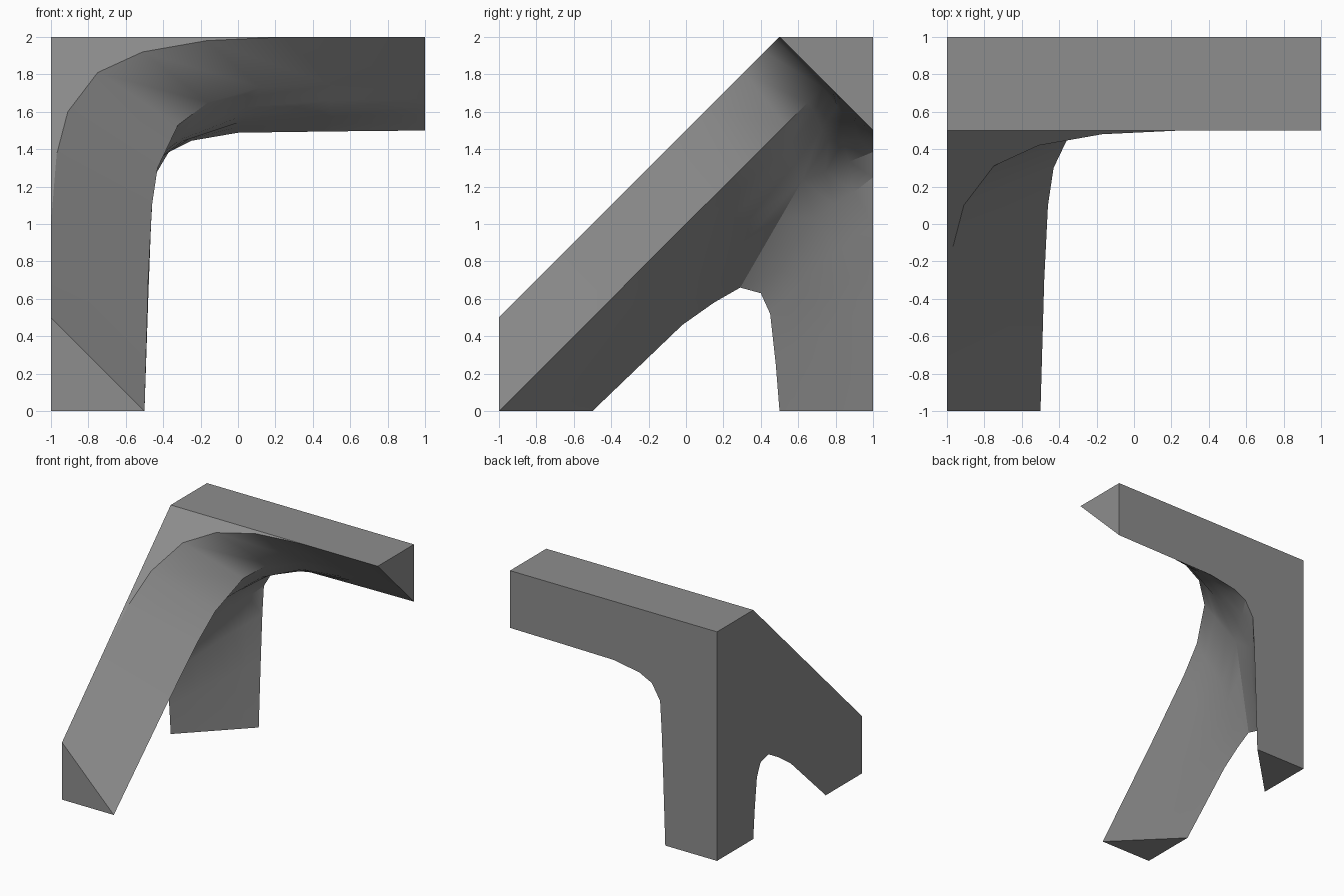
import bpy, bmesh, math
from mathutils import Vector as V

if "Cube" in bpy.data.objects:
    bpy.data.objects.remove(bpy.data.objects["Cube"])

# Outline curves of the bracket, each lying in one plane
# outer: edge of the sloping roof face (x, z), plane y = z - 1.5
outer = [V((x, z - 1.5, z)) for x, z in [
    (-1, .5), (-1, 1), (-.97, 1.37), (-.91, 1.6), (-.75, 1.81),
    (-.51, 1.92), (-.17, 1.98), (.25, 2), (1, 2)]]
# ridge: from strut foot to beam end (x, z), plane y = z - 1
ridge = [V((x, z - 1, z)) for x, z in [
    (-.5, 0), (-.48, .7), (-.46, 1.1), (-.43, 1.3), (-.32, 1.53),
    (-.16, 1.65), (.12, 1.73), (.5, 1.745), (1, 1.75)]]
# back: inner edge on the back wall (x, z), from beam to post
back = [V((x, 1, z)) for x, z in [
    (1, 1.5), (.5, 1.495), (0, 1.488), (-.25, 1.445), (-.37, 1.385),
    (-.45, 1.25), (-.465, 1), (-.48, .6), (-.5, 0)]]
# side: arch on the left wall (y, z), from post to strut
side = [V((-1, y, z)) for y, z in [
    (.5, 0), (.48, .25), (.45, .52), (.4, .63), (.29, .66),
    (.15, .58), (-.02, .46), (-.26, .23), (-.5, 0)]]

bm = bmesh.new()


def face(points, smooth=False):
    f = bm.faces.new([bm.verts.new(p) for p in points])
    f.smooth = smooth


# Smooth inner surface: three arms meeting at a centre point
N = 6
centre = V((-.59, .62, 1.23))


def arm(a, b):
    def point(i, j):
        t, u = j / N, i / 4
        line = a[i].lerp(b[i], t)
        s = 2 * min(t, 1 - t)
        bulge = (centre - (a[4] + b[4]) / 2) * s * s * (3 - 2 * s)
        return line + bulge * u ** 3
    for i in range(4):
        for j in range(N):
            face([point(i, j), point(i + 1, j), point(i + 1, j + 1), point(i, j + 1)], True)


arm(ridge[::-1], back)        # beam
arm(back[::-1], side)         # post
arm(side[::-1], ridge)        # strut

# The arms share straight-to-centre seams
bmesh.ops.remove_doubles(bm, verts=bm.verts, dist=1e-4)


# Curved outer strip between roof edge and ridge
for i in range(8):
    face([outer[i], outer[i + 1], ridge[i + 1], ridge[i]], True)

# Flat walls, roof slope, top and end caps
tip, top_back = V((-1, .5, 2)), V((-1, 1, 2))
far_back, post_foot, strut_foot = V((1, 1, 2)), V((-1, 1, 0)), V((-1, -1, 0))
face(outer[1:8] + [tip])
face([tip, outer[7], outer[8], far_back, top_back])
face([post_foot, top_back, far_back] + back)
face([post_foot] + side + [strut_foot, outer[0], outer[1], tip, top_back])
face([outer[8], ridge[8], back[0], far_back])
face([back[8], side[0], post_foot])
face([side[8], ridge[0], strut_foot])
face([outer[0], ridge[0], strut_foot])

# Join seams and mark sharp edges
bmesh.ops.remove_doubles(bm, verts=bm.verts, dist=1e-4)
seam = {}
for name, mid in (("r", ridge[4]), ("b", back[4]), ("s", side[4])):
    seam[name] = mid
for v in bm.verts:
    if not v.is_boundary:
        continue
    # pull both copies of each seam point onto one line to the centre
    for a, b in (("r", "b"), ("b", "s"), ("s", "r")):
        p, q = seam[a], seam[b]
        for k in range(1, N):
            t = k / N
            s = 2 * min(t, 1 - t)
            w = p.lerp(q, t) + (centre - (p + q) / 2) * s * s * (3 - 2 * s)
            if (v.co - w).length < 1e-4:
                v.co = (p if t < .5 else q).lerp(centre, s)
                break
        else:
            continue
        break
bmesh.ops.remove_doubles(bm, verts=bm.verts, dist=1e-4)
bmesh.ops.recalc_face_normals(bm, faces=bm.faces)
for e in bm.edges:
    e.smooth = e.calc_face_angle(0) < math.radians(30)

mesh = bpy.data.meshes.new("corner_bracket")
bm.to_mesh(mesh)
bm.free()
obj = bpy.data.objects.new("corner_bracket", mesh)
bpy.context.collection.objects.link(obj)

grey = bpy.data.materials.new("plain grey")
grey.diffuse_color = (.27, .27, .27, 1)
grey.use_nodes = True
grey.node_tree.nodes["Principled BSDF"].inputs["Base Color"].default_value = grey.diffuse_color
mesh.materials.append(grey)
